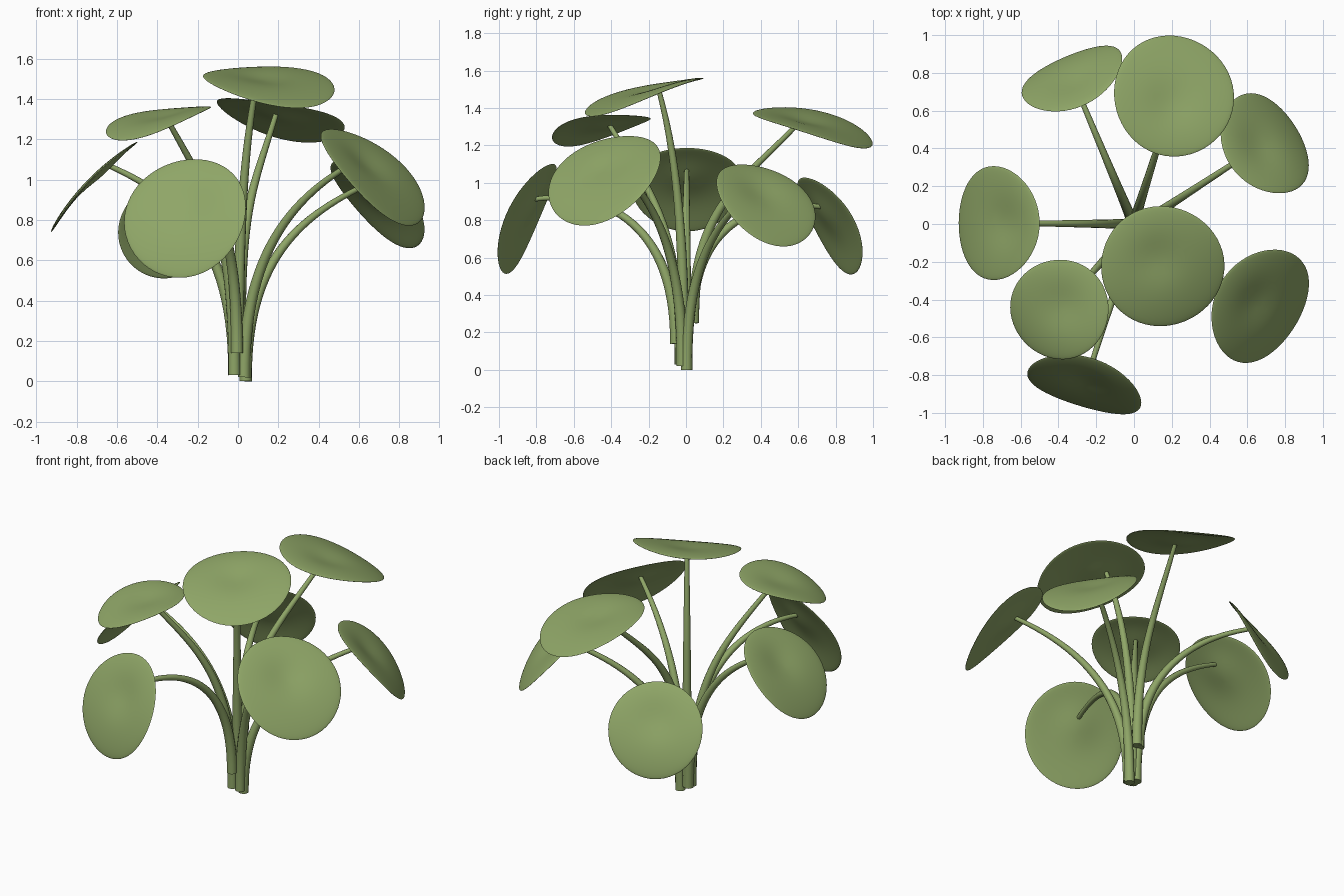
import bpy, bmesh, math
from mathutils import Vector, Matrix

if "Cube" in bpy.data.objects:
    bpy.data.objects.remove(bpy.data.objects["Cube"])

green = bpy.data.materials.new("leaf_green")
green.diffuse_color = (0.275, 0.381, 0.136, 1)
green.use_nodes = True
green.node_tree.nodes["Principled BSDF"].inputs["Base Color"].default_value = green.diffuse_color

SAG = 0.038      # how far the middle of a leaf rises above its two ends
DIMPLE = 0.02    # hollow where the stem joins


def leaf_height(u, v, r, joint):
    hollow = DIMPLE * math.exp(-((u - joint * 0.6) ** 2 + v * v) / (2 * 0.09 ** 2))
    return SAG * (1 - (u / r) ** 2) - hollow


def finish(obj):
    obj.data.materials.clear()
    obj.data.materials.append(green)
    bpy.ops.object.select_all(action='DESELECT')
    obj.select_set(True)
    bpy.context.view_layer.objects.active = obj
    bpy.ops.object.shade_smooth_by_angle(angle=math.radians(60))


def leaf_frame(centre, normal):
    """Local x points outwards to the leaf tip, local z is the leaf normal."""
    n = Vector(normal).normalized()
    out = Vector((centre[0], centre[1], 0))
    u = (out - n * out.dot(n)).normalized()
    v = n.cross(u)
    m = Matrix((u, v, n)).transposed().to_4x4()
    m.translation = centre
    return m


def make_leaf(name, frame, r, joint, rings=14, seg=56):
    """Round blade, bent along its length, thinning to the rim."""
    bm = bmesh.new()
    rim = None
    for side in (1, -1):
        centre = bm.verts.new((0, 0, leaf_height(0, 0, r, joint) + side * 0.009))
        prev = None
        for i in range(1, rings + 1):
            if i == rings and rim:
                ring = rim
            else:
                rho = math.sin(i / rings * math.pi / 2)
                t = 0.009 * math.sqrt(max(0, 1 - rho ** 6))
                ring = []
                for k in range(seg):
                    a = 2 * math.pi * k / seg
                    u, v = 1.02 * r * rho * math.cos(a), 0.995 * r * rho * math.sin(a)
                    ring.append(bm.verts.new((u, v, leaf_height(u, v, r, joint) + side * t)))
            for k in range(seg):
                j = (k + 1) % seg
                if prev:
                    bm.faces.new((prev[k], ring[k], ring[j], prev[j]))
                else:
                    bm.faces.new((centre, ring[k], ring[j]))
            prev = ring
        rim = prev
    bmesh.ops.recalc_face_normals(bm, faces=bm.faces)
    bm.transform(frame)
    me = bpy.data.meshes.new(name)
    bm.to_mesh(me)
    bm.free()
    obj = bpy.data.objects.new(name, me)
    bpy.context.collection.objects.link(obj)
    finish(obj)


def make_stem(name, base, tip, slope, rise):
    """Tapered tube that rises upright and arches out to the leaf."""
    p0, p3 = Vector(base), Vector(tip)
    flat = Vector((p3.x - p0.x, p3.y - p0.y, 0))
    d = flat.length
    heading = (flat.normalized() + Vector((0, 0, slope))).normalized()
    reach = 0.57 * d * math.sqrt(1 + slope * slope)
    p1 = p0 + Vector((0, 0, rise * (p3.z - p0.z)))
    p2 = p3 - heading * reach
    cu = bpy.data.curves.new(name, 'CURVE')
    cu.dimensions = '3D'
    cu.bevel_depth = 1.0
    cu.bevel_resolution = 4
    cu.use_fill_caps = True
    sp = cu.splines.new('POLY')
    count = 28
    sp.points.add(count - 1)
    for i, p in enumerate(sp.points):
        t = i / (count - 1)
        s = 1 - t
        co = p0 * s ** 3 + p1 * 3 * s * s * t + p2 * 3 * s * t * t + p3 * t ** 3
        p.co = (*co, 1)
        p.radius = 0.031 - 0.018 * t
    obj = bpy.data.objects.new(name, cu)
    bpy.context.collection.objects.link(obj)
    bpy.ops.object.select_all(action='DESELECT')
    obj.select_set(True)
    bpy.context.view_layer.objects.active = obj
    bpy.ops.object.convert(target='MESH')
    finish(bpy.context.view_layer.objects.active)


# name, leaf centre, leaf normal, radius, joint offset, stem base, stem slope, stem rise
plants = [
    ("top", (0.15, -0.22, 1.455), (0.10, -0.28, 0.95), 0.327, -0.10, (0.0, -0.01, 0.03), 3.0, 0.55),
    ("back", (0.205, 0.677, 1.288), (0.20, 0.25, 0.95), 0.325, -0.08, (0.01, 0.04, 0.25), 1.0, 0.58),
    ("front_left", (-0.39, -0.45, 1.277), (-0.23, -0.19, 0.95), 0.266, -0.06, (-0.018, -0.03, 0.03), 1.2, 0.58),
    ("left", (-0.715, 0.005, 0.965), (-0.72, 0.0, 0.69), 0.303, -0.13, (-0.018, 0.0, 0.03), 0.45, 0.62),
    ("front", (-0.253, -0.838, 0.808), (-0.27, -0.87, 0.40), 0.315, -0.11, (-0.005, -0.055, 0.14), -0.12, 0.76),
    ("back_left", (-0.315, 0.758, 0.77), (-0.36, 0.80, 0.46), 0.287, -0.11, (-0.015, 0.03, 0.25), -0.12, 0.78),
    ("right_front", (0.658, -0.424, 1.012), (0.62, -0.38, 0.69), 0.324, -0.11, (0.03, -0.02, 0.02), 0.45, 0.58),
    ("right_back", (0.683, 0.414, 0.88), (0.61, 0.41, 0.67), 0.291, -0.11, (0.038, 0.003, 0.0), 0.4, 0.6),
]
for name, centre, normal, r, joint, base, slope, rise in plants:
    frame = leaf_frame(centre, normal)
    make_leaf(name + "_leaf", frame, r, joint)
    tip = frame @ Vector((joint, 0, leaf_height(joint, 0, r, joint) - 0.004))
    make_stem(name + "_stem", base, tip, slope, rise)
